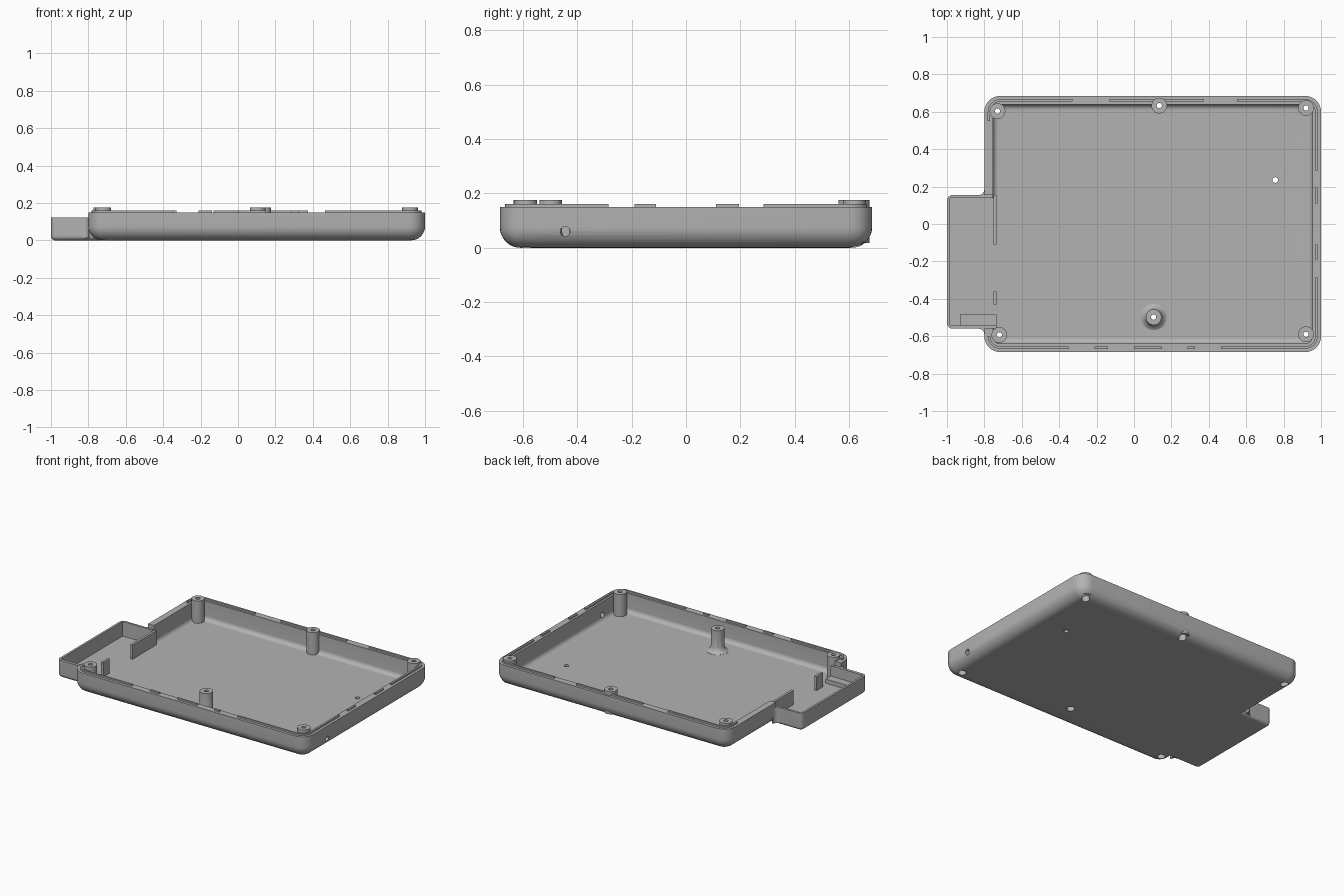
import bpy, bmesh, math

if "Cube" in bpy.data.objects:
    bpy.data.objects.remove(bpy.data.objects["Cube"])

grey = bpy.data.materials.new("plain grey")
grey.diffuse_color = (0.45, 0.45, 0.45, 1)
grey.use_nodes = True
grey.node_tree.nodes["Principled BSDF"].inputs["Base Color"].default_value = grey.diffuse_color


def loft(name, loops):
    """Closed solid through a stack of equal-length loops."""
    bm = bmesh.new()
    rows = [[bm.verts.new(p) for p in lp] for lp in loops]
    n = len(rows[0])
    for a, b in zip(rows, rows[1:]):
        for i in range(n):
            j = (i + 1) % n
            bm.faces.new((a[i], a[j], b[j], b[i]))
    bm.faces.new(rows[0][::-1])
    bm.faces.new(rows[-1])
    bmesh.ops.recalc_face_normals(bm, faces=bm.faces)
    me = bpy.data.meshes.new(name)
    bm.to_mesh(me)
    bm.free()
    me.materials.append(grey)
    ob = bpy.data.objects.new(name, me)
    bpy.context.collection.objects.link(ob)
    return ob


def rounded(x0, x1, y0, y1, r, z, n=8):
    pts = []
    for k, (cx, cy) in enumerate([(x1 - r, y1 - r), (x0 + r, y1 - r), (x0 + r, y0 + r), (x1 - r, y0 + r)]):
        for i in range(n + 1):
            a = math.pi / 2 * (k + i / n)
            pts.append((cx + r * math.cos(a), cy + r * math.sin(a), z))
    return pts


def pan(name, x0, x1, y0, y1, z0, z1, corner, fillet, n=8):
    """Rounded block with a rolled bottom edge."""
    loops = []
    for i in range(n + 1):
        a = math.pi / 2 * i / n
        d = fillet * (1 - math.sin(a))
        loops.append(rounded(x0 + d, x1 - d, y0 + d, y1 - d, corner - d, z0 + fillet * (1 - math.cos(a))))
    loops.append(rounded(x0, x1, y0, y1, corner, z1))
    return loft(name, loops)


def box(x0, x1, y0, y1, z0, z1, name="block"):
    return loft(name, [[(x0, y0, z), (x1, y0, z), (x1, y1, z), (x0, y1, z)] for z in (z0, z1)])


def lathe(name, x, y, profile, n=32):
    return loft(name, [[(x + r * math.cos(2 * math.pi * i / n), y + r * math.sin(2 * math.pi * i / n), z)
                        for i in range(n)] for r, z in profile])


def boolean(target, other, op):
    m = target.modifiers.new("b", 'BOOLEAN')
    m.operation, m.solver, m.object = op, 'EXACT', other
    bpy.context.view_layer.update()
    me = bpy.data.meshes.new_from_object(target.evaluated_get(bpy.context.evaluated_depsgraph_get()))
    target.modifiers.clear()
    target.data = me
    bpy.data.objects.remove(other)


def add(t, o):
    boolean(t, o, 'UNION')


def cut(t, o):
    boolean(t, o, 'DIFFERENCE')


X0, X1, Y0, Y1 = -0.8, 1.0, -0.685, 0.685

# main tray with side compartment
tray = pan("enclosure_tray", X0, X1, Y0, Y1, 0, 0.15, 0.085, 0.075)
add(tray, pan("side_box", -1.0, -0.6, -0.56, 0.155, 0, 0.122, 0.03, 0.025))

# concave fillets where the side box meets the tray
for y, s in ((0.155, 1), (-0.56, -1)):
    r = 0.03
    prof = [(-0.79, y - s * 0.01), (-0.8 - r, y - s * 0.01)]
    for i in range(7):
        a = math.pi / 2 * i / 6
        prof.append((-0.8 - r + r * math.sin(a), y + s * r * (1 - math.cos(a))))
    prof.append((-0.79, y + s * r))
    add(tray, loft("fillet", [[(px, py, z) for px, py in prof] for z in (0.012, 0.1215)]))

# hollow both compartments and open the wall between them
w = 0.045
cut(tray, pan("cavity", X0 + w, X1 - w, Y0 + w, Y1 - w, 0.02, 0.4, 0.04, 0.03))
cut(tray, box(-0.985, -0.72, -0.54, 0.14, 0.021, 0.4))
cut(tray, box(-1.1, -0.73, -0.56, 0.155, 0.122, 0.4))

# low partitions and ledge at the opening
for b in ((-0.752, -0.735, -0.11, 0.155, 0.12), (-0.752, -0.735, -0.43, -0.36, 0.12),
          (-0.77, -0.735, -0.56, -0.541, 0.12), (-0.93, -0.735, -0.545, -0.485, 0.05)):
    add(tray, box(*b[:4], 0.012, b[4]))

# interrupted locating lip on the rim
lip = loft("lip", [rounded(X0 + .018, X1 - .018, Y0 + .018, Y1 - .018, .067, z) for z in (0.143, 0.161)])
cut(lip, loft("lip_inner", [rounded(X0 + .031, X1 - .031, Y0 + .031, Y1 - .031, .054, z) for z in (0.1, 0.2)]))
for a, b in ((-0.33, -0.13), (0.375, 0.55)):
    cut(lip, box(a, b, 0.6, 0.8, 0.1, 0.2))
for a, b in ((-0.35, -0.21), (-0.14, 0), (0.15, 0.285), (0.325, 0.465)):
    cut(lip, box(a, b, -0.8, -0.6, 0.1, 0.2))
for a, b in ((0.195, 0.285), (-0.11, 0.11), (-0.285, -0.19)):
    cut(lip, box(0.9, 1.1, a, b, 0.1, 0.2))
cut(lip, box(-0.9, -0.7, -0.6, 0.55, 0.1, 0.2))
add(tray, lip)

# screw bosses, then their stepped holes from below
posts = [(-0.73, 0.603), (0.135, 0.633), (0.92, 0.62), (-0.72, -0.593), (0.92, -0.59), (0.105, -0.498)]
for x, y in posts:
    add(tray, lathe("boss", x, y, [(0.042, 0.018), (0.042, 0.175)]))
add(tray, lathe("boss_flare", *posts[-1], [(0.07, 0.015), (0.07, 0.021), (0.057, 0.028), (0.048, 0.04), (0.041, 0.06)]))
for x, y in posts:
    cut(tray, lathe("screw_hole", x, y, [(0.026, -0.1), (0.026, 0.1), (0.014, 0.1001), (0.014, 0.3)]))

# small floor hole and side hole
cut(tray, lathe("floor_hole", 0.755, 0.235, [(0.015, -0.1), (0.015, 0.1)]))
side = [[(x, -0.445 + 0.018 * math.cos(i * math.pi / 12), 0.06 + 0.018 * math.sin(i * math.pi / 12))
         for i in range(24)] for x in (0.9, 1.1)]
cut(tray, loft("side_hole", side))

# smooth rolled edges, crisp corners
bpy.context.view_layer.objects.active = tray
tray.select_set(True)
bpy.ops.object.shade_smooth_by_angle(angle=math.radians(30))
